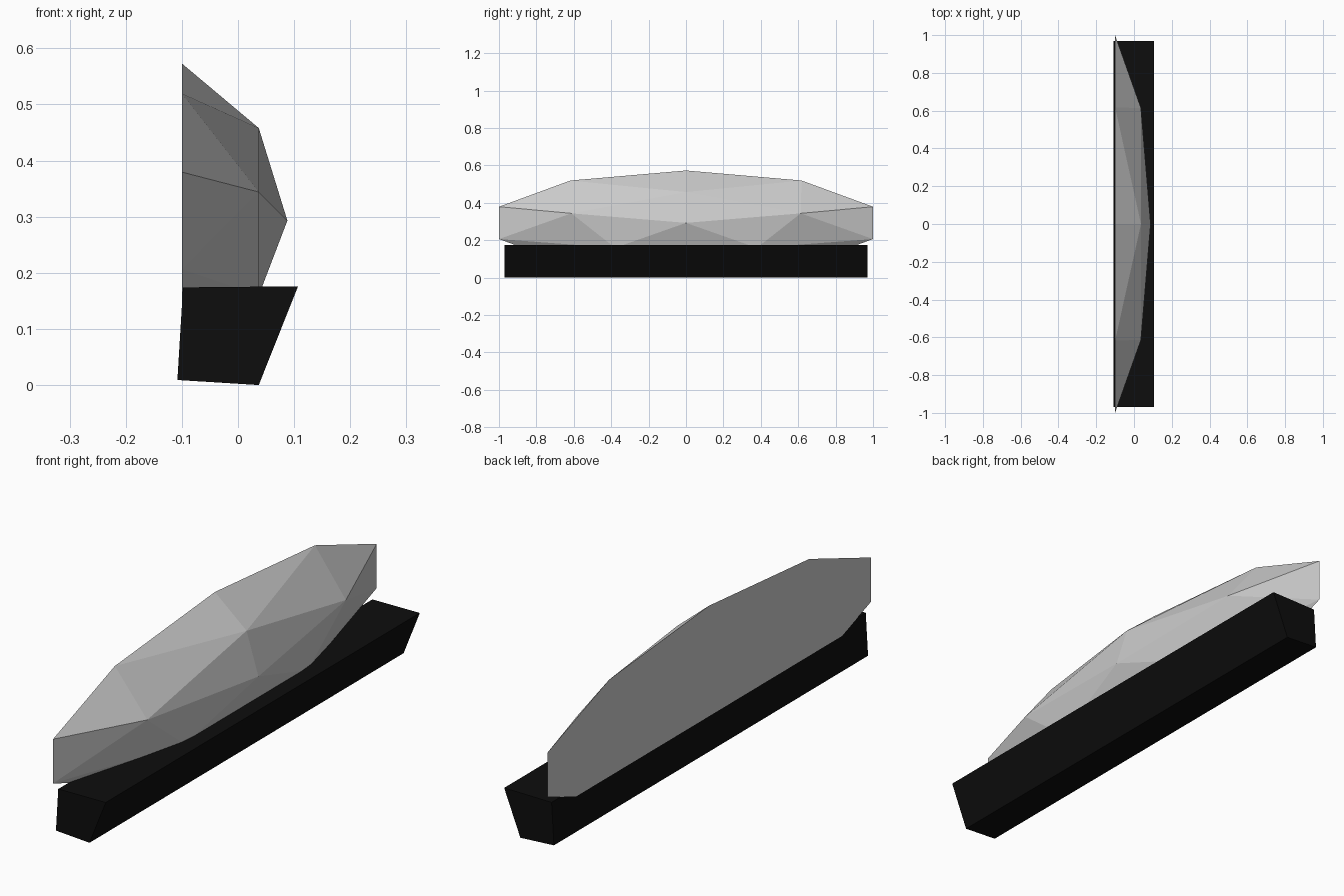
import bpy, bmesh
from math import sin, cos, tau

if "Cube" in bpy.data.objects:
    bpy.data.objects.remove(bpy.data.objects["Cube"])


def make_object(name, bm):
    bmesh.ops.recalc_face_normals(bm, faces=bm.faces[:])
    mesh = bpy.data.meshes.new(name)
    bm.to_mesh(mesh)
    bm.free()
    obj = bpy.data.objects.new(name, mesh)
    bpy.context.collection.objects.link(obj)
    return obj


def ring(bm, count, x, ry, rz, zc=0.293):
    # Stretched polygon in the YZ plane, first corner at the top
    return [bm.verts.new((x, ry * sin(tau * i / count), zc + rz * cos(tau * i / count)))
            for i in range(count)]


# Faceted stone: flat ten-sided back, five-sided inner ring, front apex
bm = bmesh.new()
outer = ring(bm, 10, -0.10, 1.051, 0.28)
inner = ring(bm, 5, 0.037, 0.645, 0.165)
apex = bm.verts.new((0.088, 0, 0.293))
bm.faces.new(outer)
for i in range(5):
    a, b = inner[i], inner[(i + 1) % 5]
    before, at, after = outer[2 * i - 1], outer[2 * i], outer[2 * i + 1]
    for tri in ((apex, a, b), (a, before, at), (a, at, after), (a, after, b)):
        bm.faces.new(tri)
make_object("faceted_stone", bm)

# Base bar: slanted profile extruded along its length
bm = bmesh.new()
profile = [(-0.108, 0.009), (0.037, 0.0), (0.107, 0.176), (-0.098, 0.174)]
face = bm.faces.new([bm.verts.new((x, -0.97, z)) for x, z in profile])
ext = bmesh.ops.extrude_face_region(bm, geom=[face], use_keep_orig=True)
moved = [v for v in ext["geom"] if isinstance(v, bmesh.types.BMVert)]
bmesh.ops.translate(bm, verts=moved, vec=(0, 1.94, 0))
base = make_object("base_bar", bm)
black = bpy.data.materials.new("black")
black.diffuse_color = (0.004, 0.004, 0.004, 1)
black.use_nodes = True
black.node_tree.nodes["Principled BSDF"].inputs["Base Color"].default_value = black.diffuse_color
base.data.materials.append(black)
